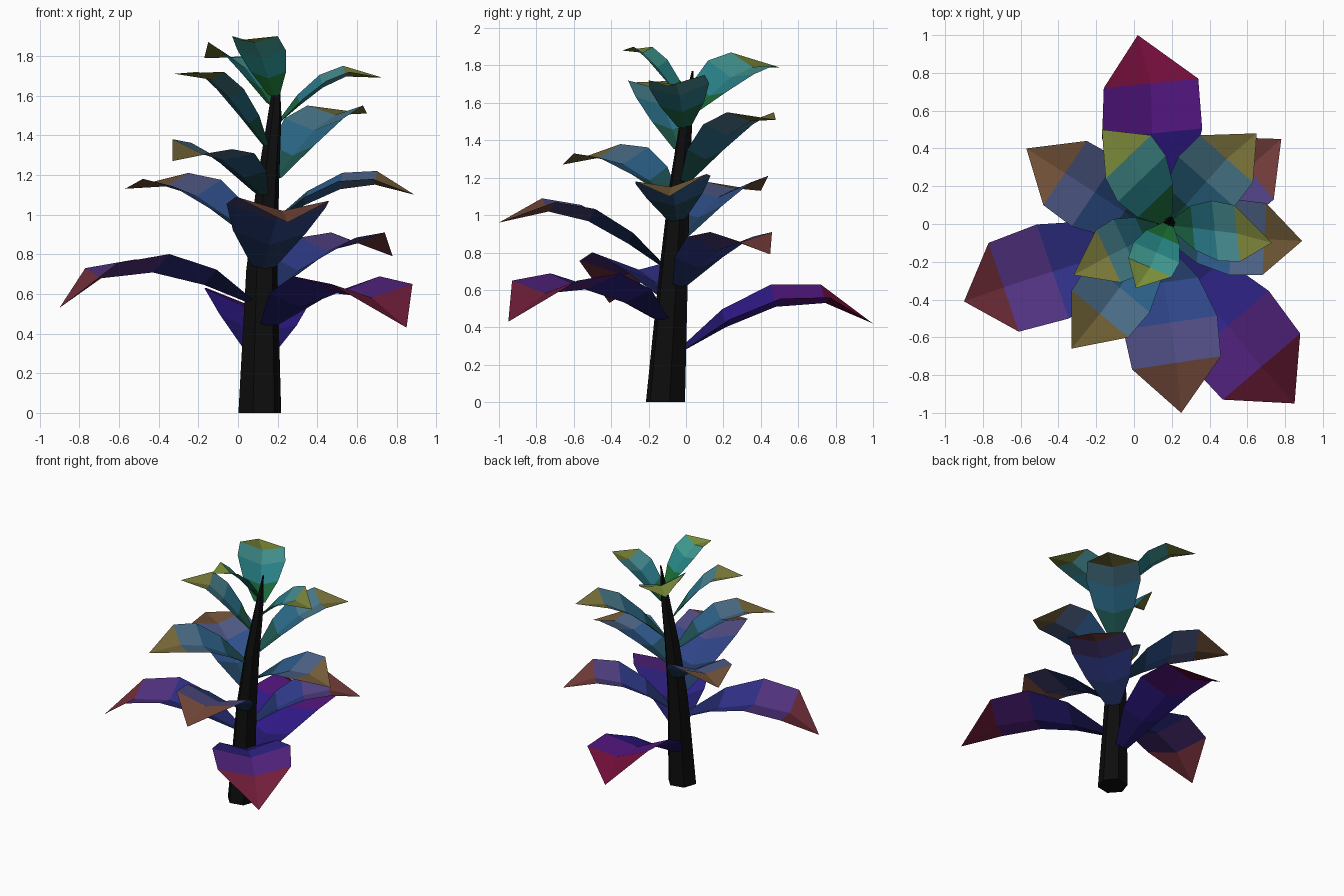
import bpy, bmesh, math
from mathutils import Vector

if "Cube" in bpy.data.objects:
    bpy.data.objects.remove(bpy.data.objects["Cube"])

# trunk spine: x, y, z, radius
SPINE = [(.11, -.11, 0, .11), (.12, -.065, .72, .08), (.15, -.035, 1.15, .058),
         (.185, 0, 1.5, .035), (.20, .035, 1.77, .005)]
SIDES = 6

# leaves: base height, tip, left corner, right corner (seen looking outwards)
LEAVES = [
    (.28, (.02, 1.0, .42), (-.16, .72, .63), (.34, .77, .56)),
    (.44, (.85, -.95, .43), (.88, -.58, .65), (.47, -.93, .65)),
    (.56, (-.90, -.41, .53), (-.61, -.57, .755), (-.77, -.10, .73)),
    (.62, (.78, .45, .79), (.47, .46, .91), (.74, .13, .91)),
    (.73, (.25, -1.0, .96), (.46, -.70, 1.07), (-.01, -.77, 1.09)),
    (.88, (-.57, .40, 1.13), (-.48, .10, 1.18), (-.25, .44, 1.21)),
    (.97, (.89, -.09, 1.10), (.70, .11, 1.22), (.68, -.27, 1.18)),
    (1.10, (-.33, -.66, 1.27), (-.03, -.60, 1.33), (-.33, -.35, 1.38)),
    (1.18, (.65, .48, 1.51), (.35, .47, 1.55), (.63, .22, 1.55)),
    (1.35, (-.32, -.27, 1.71), (-.07, -.31, 1.72), (-.20, -.03, 1.72)),
    (1.47, (.73, -.10, 1.69), (.53, .10, 1.75), (.56, -.20, 1.72)),
    (1.55, (-.17, .50, 1.79), (-.15, .24, 1.87), (.09, .47, 1.80)),
    (1.60, (.01, -.34, 1.88), (.20, -.28, 1.90), (-.03, -.18, 1.90)),
]


def material(name, rgb):
    m = bpy.data.materials.new(name)
    m.diffuse_color = (*rgb, 1)
    m.use_nodes = True
    m.node_tree.nodes["Principled BSDF"].inputs["Base Color"].default_value = m.diffuse_color
    return m


def finish(bm, name, mats):
    me = bpy.data.meshes.new(name)
    bm.to_mesh(me)
    bm.free()
    for m in mats:
        me.materials.append(m)
    ob = bpy.data.objects.new(name, me)
    bpy.context.collection.objects.link(ob)


def spine_at(z):
    for a, b in zip(SPINE, SPINE[1:]):
        if z <= b[2]:
            t = (z - a[2]) / (b[2] - a[2])
            p = Vector(a[:3]).lerp(Vector(b[:3]), t)
            return p, a[3] + (b[3] - a[3]) * t


# trunk: tapered, leaning, faceted tube
bm = bmesh.new()
rings = []
for x, y, z, r in SPINE:
    rings.append([bm.verts.new((x + r * math.cos(math.tau * i / SIDES + .2),
                                y + r * math.sin(math.tau * i / SIDES + .2), z))
                  for i in range(SIDES)])
for lo, hi in zip(rings, rings[1:]):
    for i in range(SIDES):
        j = (i + 1) % SIDES
        bm.faces.new((lo[i], lo[j], hi[j], hi[i]))
bm.faces.new(rings[0][::-1])
bm.faces.new(rings[-1])
finish(bm, "trunk", [material("trunk_black", (.004, .004, .004))])

# leaf colours from base to tip, for the lowest and the highest leaf
LOW = [(.015, .008, .14), (.03, .01, .25), (.09, .008, .22), (.16, .004, .04)]
HIGH = [(.01, .15, .03), (.02, .24, .24), (.05, .32, .28), (.20, .28, .04)]


def leaf(n, base_z, tip, left, right):
    tip, left, right = Vector(tip), Vector(left), Vector(right)
    mid = (left + right) / 2
    base, r = spine_at(base_z)
    out = (tip - base) * Vector((1, 1, 0))
    base += out.normalized() * r * .8
    side = (left - right) / 2
    arch = .14 * ((mid - base) * Vector((1, 1, 0))).length
    dip = .32 * side.length
    bm = bmesh.new()
    rows = []
    # rows along the leaf: position, width, arch lift, rib depth
    for s, w, lift, d in ((0, .25, .1, .2), (.3, .78, .9, .85), (.65, 1.06, 1, 1), (1, 1, 0, .8)):
        c = base.lerp(mid, s) + Vector((0, 0, arch * lift))
        rows.append([bm.verts.new(c + side * w),
                     bm.verts.new(c - Vector((0, 0, dip * d))),
                     bm.verts.new(c - side * w)])
    end = bm.verts.new(tip)
    for k, (a, b) in enumerate(zip(rows, rows[1:])):
        for i in (0, 1):
            bm.faces.new((a[i], a[i + 1], b[i + 1], b[i])).material_index = k
    for i in (0, 1):
        bm.faces.new((rows[-1][i], rows[-1][i + 1], end)).material_index = 3
    h = (n / (len(LEAVES) - 1)) ** 1.4
    mats = [material(f"leaf_{n + 1}_zone_{k + 1}", Vector(lo).lerp(Vector(hi), h))
            for k, (lo, hi) in enumerate(zip(LOW, HIGH))]
    finish(bm, f"leaf_{n + 1}", mats)


for n, data in enumerate(LEAVES):
    leaf(n, *data)
